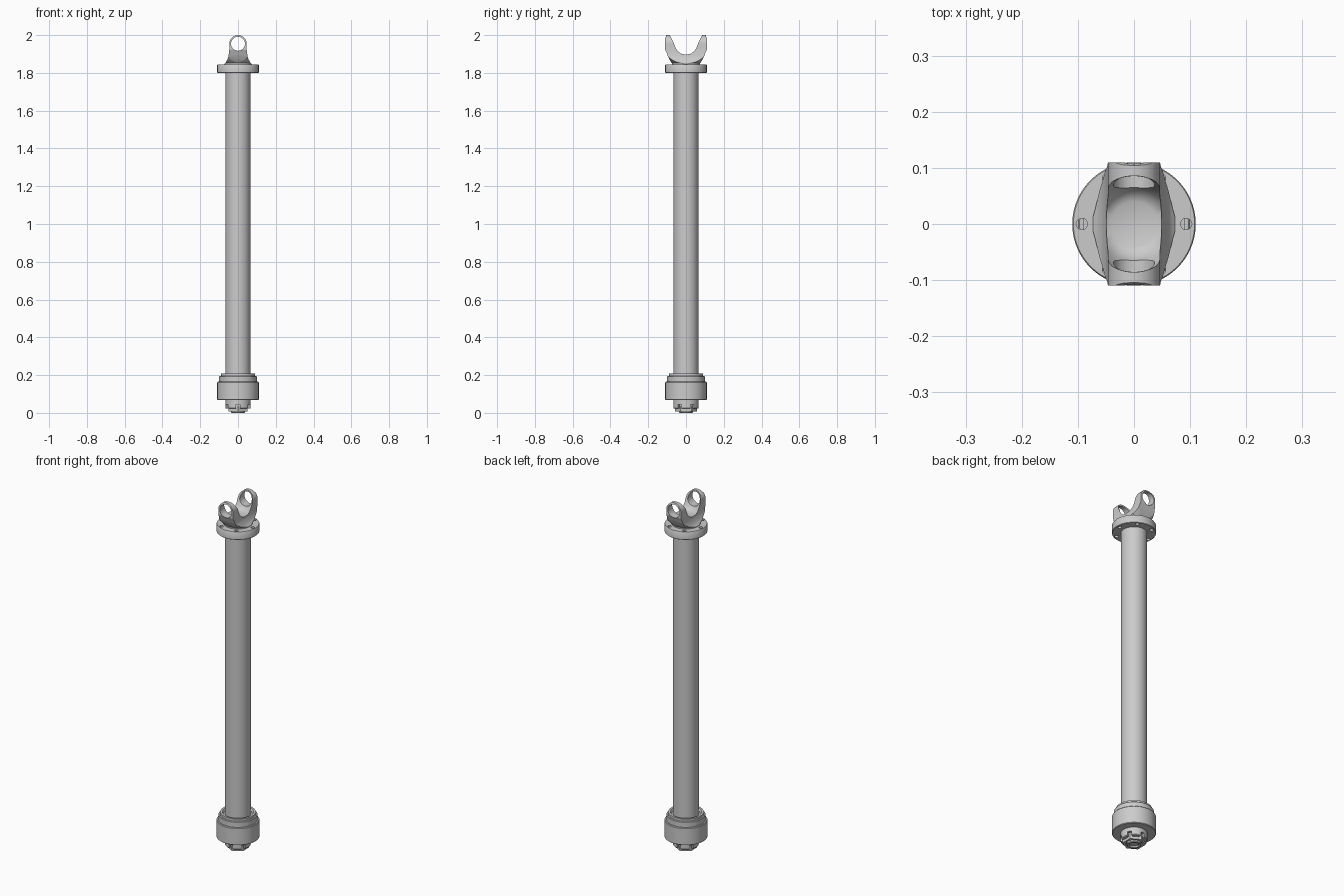
import bpy, bmesh, math
from mathutils import Matrix

if "Cube" in bpy.data.objects:
    bpy.data.objects.remove(bpy.data.objects["Cube"])


def make(name, bm, angle=35):
    bmesh.ops.recalc_face_normals(bm, faces=bm.faces)
    me = bpy.data.meshes.new(name)
    bm.to_mesh(me)
    bm.free()
    ob = bpy.data.objects.new(name, me)
    bpy.context.collection.objects.link(ob)
    smooth(ob, angle)
    return ob


def smooth(ob, angle=35):
    bpy.ops.object.select_all(action='DESELECT')
    ob.select_set(True)
    bpy.context.view_layer.objects.active = ob
    bpy.ops.object.shade_smooth_by_angle(angle=math.radians(angle))


def lathe(name, profile, n=64):
    """Revolve (radius, z) points around z; radius 0 at the ends closes the solid."""
    bm = bmesh.new()
    vs = [bm.verts.new((r, 0, z)) for r, z in profile]
    es = [bm.edges.new(p) for p in zip(vs, vs[1:])]
    bmesh.ops.spin(bm, geom=vs + es, cent=(0, 0, 0), axis=(0, 0, 1),
                   angle=2 * math.pi, steps=n, use_duplicate=False)
    bmesh.ops.remove_doubles(bm, verts=bm.verts, dist=1e-5)
    return make(name, bm)


def prism(name, pts, half, axis):
    """Extrude a (u, z) outline symmetrically along x or y."""
    bm = bmesh.new()
    at = (lambda u, z, d: (d, u, z)) if axis == 'x' else (lambda u, z, d: (u, d, z))
    face = bm.faces.new([bm.verts.new(at(u, z, -half)) for u, z in pts])
    ext = bmesh.ops.extrude_face_region(bm, geom=[face])
    move = [v for v in ext['geom'] if isinstance(v, bmesh.types.BMVert)]
    bmesh.ops.translate(bm, verts=move, vec=at(0, 0, 2 * half))
    return make(name, bm)


def cylinder(name, r, depth, loc, rot=None, n=48):
    bm = bmesh.new()
    m = Matrix.Translation(loc) @ (rot or Matrix())
    bmesh.ops.create_cone(bm, cap_ends=True, segments=n, radius1=r, radius2=r,
                          depth=depth, matrix=m)
    return make(name, bm)


def boolean(ob, cutter, op='DIFFERENCE'):
    mod = ob.modifiers.new(op, 'BOOLEAN')
    mod.operation, mod.object, mod.solver = op, cutter, 'EXACT'
    bpy.context.view_layer.objects.active = ob
    bpy.ops.object.modifier_apply(modifier=mod.name)
    bpy.data.objects.remove(cutter, do_unlink=True)


def ring_pos(i, n, r, z):
    a = 2 * math.pi * i / n
    return (r * math.cos(a), r * math.sin(a), z)


# Main tube
lathe('shaft_tube', [(0, 0.18), (0.066, 0.18), (0.066, 1.81), (0, 1.81)])

# Upper flange with six bolt holes
flange = lathe('upper_flange', [(0, 1.80), (0.108, 1.80), (0.11, 1.802), (0.11, 1.842),
                                (0.108, 1.845), (0, 1.845)], 96)
for i in range(6):
    boolean(flange, cylinder('hole', 0.010, 0.1, ring_pos(i, 6, 0.093, 1.82), n=24))
smooth(flange)

# Yoke: bell-shaped front outline meets flared side outline
EZ, ER = 1.954, 0.046
arc = [(ER * math.cos(math.radians(a)), EZ + ER * math.sin(math.radians(a)))
       for a in range(0, 181, 6)]
side = [(0.046, 1.925), (0.048, 1.905), (0.051, 1.886), (0.057, 1.869),
        (0.065, 1.856), (0.073, 1.848), (0.073, 1.84)]
front = [(-x, z) for x, z in reversed(side)] + list(reversed(arc)) + side
yoke = prism('yoke', front, 0.13, 'y')
flank = [(0.074, 1.84), (0.075, 1.85), (0.086, 1.868), (0.097, 1.89), (0.104, 1.91),
         (0.110, 1.922), (0.110, 1.985), (0.106, 1.994), (0.102, 2.01)]
outline = flank + [(-y, z) for y, z in reversed(flank)]
boolean(yoke, prism('flank_cutter', outline, 0.1, 'x'), 'INTERSECT')
# Round foot and rounded pocket between the ears
boolean(yoke, lathe('foot_cutter', [(0, 1.83), (0.074, 1.83), (0.074, 1.852), (0.09, 1.866),
                                    (0.121, 1.90), (0.121, 2.02), (0, 2.02)]), 'INTERSECT')
boolean(yoke, lathe('pocket_cutter', [(0, 1.893), (0.040, 1.894), (0.053, 1.900),
                                      (0.063, 1.913), (0.071, 1.931), (0.079, 1.955),
                                      (0.085, 1.98), (0.087, 2.03), (0, 2.03)]))
boolean(yoke, cylinder('ear_bore', 0.037, 0.3, (0, 0, EZ), Matrix.Rotation(math.pi / 2, 4, 'X')))
smooth(yoke)

# Lower coupling housing with stepped collars and a groove around the tube
lathe('coupling_housing', [(0, 0.067), (0.107, 0.067), (0.11, 0.070), (0.11, 0.162),
                           (0.107, 0.165), (0.1, 0.165), (0.1, 0.193), (0.097, 0.196),
                           (0.091, 0.196), (0.091, 0.208), (0.080, 0.208), (0.074, 0.198),
                           (0, 0.198)], 96)

# Castellated collar under the housing
collar = lathe('castle_collar', [(0, 0.07), (0.067, 0.07), (0.067, 0.026), (0.064, 0.022), (0, 0.022)])
for i in range(6):
    bm = bmesh.new()
    a = Matrix.Rotation(math.radians(60 * i + 30), 4, 'Z')
    bmesh.ops.create_cube(bm, size=1, matrix=a @ Matrix.Translation((0.063, 0, 0.03))
                          @ Matrix.Diagonal((0.024, 0.022, 0.03, 1)))
    boolean(collar, make('slot', bm))
smooth(collar)

# Hexagonal end nut with a hollow threaded stub
nut = cylinder('end_nut', 0.058, 0.028, (0, 0, 0.022), n=6)
boolean(nut, cylinder('nut_recess', 0.040, 0.02, (0, 0, 0.008)))
smooth(nut)
lathe('stub_end', [(0, 0.02), (0.036, 0.02), (0.036, 0.003), (0.033, 0), (0.024, 0),
                   (0.022, 0.008), (0, 0.008)], 48)
